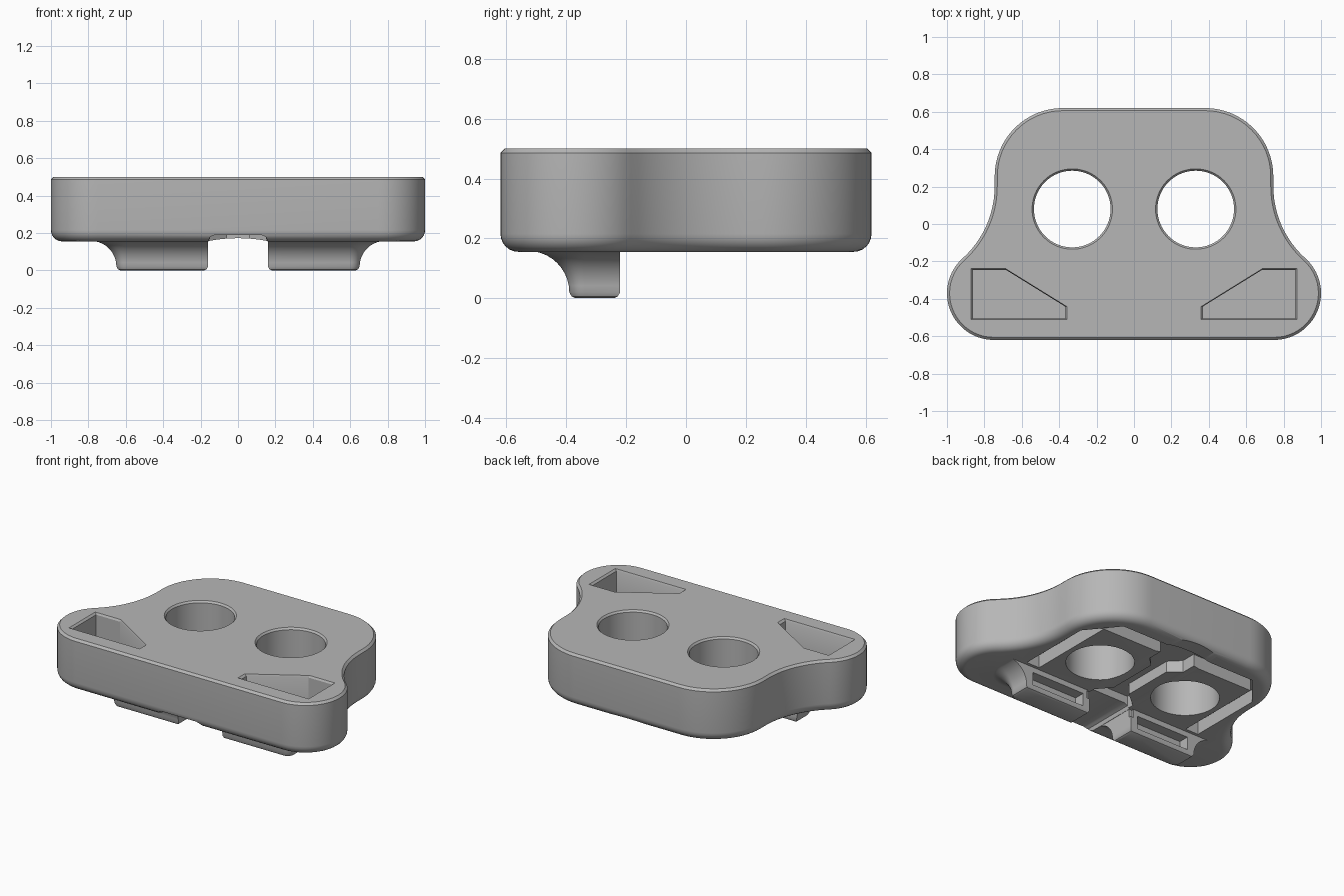
import bpy, bmesh
from math import sin, cos, pi, radians, sqrt

old = bpy.data.objects.get("Cube")
if old:
    bpy.data.objects.remove(old, do_unlink=True)

grey = bpy.data.materials.new("mid_grey")
grey.use_nodes = True
grey.diffuse_color = (0.47, 0.47, 0.47, 1)
grey.node_tree.nodes["Principled BSDF"].inputs["Base Color"].default_value = (0.47, 0.47, 0.47, 1)

BASE, TOP = 0.155, 0.5   # underside and top of the plate


def arc(cx, cy, r, a, b, n):
    return [(cx + r * cos(radians(a + (b - a) * i / n)),
             cy + r * sin(radians(a + (b - a) * i / n))) for i in range(n + 1)]


def loft(name, loops):
    """Closed solid through matching loops of 3D points."""
    bm = bmesh.new()
    rings = [[bm.verts.new(p) for p in loop] for loop in loops]
    n = len(rings[0])
    for lo, hi in zip(rings, rings[1:]):
        for i in range(n):
            j = (i + 1) % n
            bm.faces.new((lo[i], lo[j], hi[j], hi[i]))
    bm.faces.new(rings[0][::-1])
    bm.faces.new(rings[-1])
    bmesh.ops.recalc_face_normals(bm, faces=bm.faces)
    mesh = bpy.data.meshes.new(name)
    bm.to_mesh(mesh)
    bm.free()
    mesh.materials.append(grey)
    ob = bpy.data.objects.new(name, mesh)
    bpy.context.collection.objects.link(ob)
    return ob


def at(points, z):
    return [(x, y, z) for x, y in points]


def prism(name, points, z0, z1):
    return loft(name, [at(points, z0), at(points, z1)])


def rect(x0, x1, y0, y1):
    return [(x0, y0), (x1, y0), (x1, y1), (x0, y1)]


def grow(points, k):
    """Scale a polygon about its middle."""
    cx = sum(p[0] for p in points) / len(points)
    cy = sum(p[1] for p in points) / len(points)
    return [(cx + (x - cx) * k, cy + (y - cy) * k) for x, y in points]


def flip(points, s):
    return [(s * x, y) for x, y in points]


def combine(target, tool, operation):
    mod = target.modifiers.new(operation.title(), 'BOOLEAN')
    mod.operation, mod.object, mod.solver = operation, tool, 'EXACT'
    bpy.context.view_layer.objects.active = target
    bpy.ops.object.modifier_apply(modifier=mod.name)
    bpy.data.objects.remove(tool, do_unlink=True)


def outline(d):
    """Plate outline moved inward by d: front lobe, waist, back corner."""
    half = (arc(0.75, -0.37, 0.25 - d, -90, 48, 20)
            + arc(1.265, 0.202, 0.52 + d, 228, 180, 12)[1:]
            + arc(0.38, 0.255, 0.365 - d, 0, 90, 16))
    return half + flip(half, -1)[::-1]


# Plate with rounded lower edge and chamfered upper edge
R = 0.06
loops = [at(outline(R - R * sin(a)), BASE + R - R * cos(a))
         for a in [i * pi / 12 for i in range(7)]]
loops += [at(outline(0), TOP - 0.014), at(outline(0.014), TOP)]
plate = loft("plate", loops)


# Feet: straight at the back and inside, flared at the front and outside
def foot_loop(s, z, d):
    pts = [(0.16 + max(0, -d), -0.22 - max(0, -d))]
    pts += [(0.16 + max(0, -d), -0.39 - d)]
    pts += arc(0.60, -0.34, 0.05 + d, -90, 0, 10)
    pts += [(0.65 + d, -0.22 - max(0, -d))]
    return at(flip(pts, s), z)


for s in (1, -1):
    rows = [(0, -0.02), (0.006, -0.008), (0.02, 0)]
    F = 0.138
    rows += [(0.02 + F * sin(a), F - F * cos(a))
             for a in [i * pi / 20 for i in range(1, 10)]]
    rows += [(0.2, rows[-1][1])]
    foot = loft("foot", [foot_loop(s, z, d) for z, d in rows])
    combine(plate, foot, 'UNION')

    # Recess in the back of the foot
    combine(plate, prism("foot_recess", flip(rect(0.21, 0.6, -0.29, -0.2), s), 0.035, 0.12),
            'DIFFERENCE')

    # Round through hole with chamfered rim
    rings = [(0.1, 0.205), (TOP - 0.012, 0.205), (TOP, 0.215), (0.55, 0.215)]
    hole = loft("round_hole", [at(arc(s * 0.33, 0.08, r, 0, 354.375, 63), z) for z, r in rings])
    combine(plate, hole, 'DIFFERENCE')

    # Five-sided top pocket
    shape = flip([(0.37, -0.505), (0.86, -0.505), (0.86, -0.245),
                  (0.685, -0.245), (0.37, -0.44)], s)
    pocket = loft("top_pocket", [at(shape, 0.25), at(shape, TOP - 0.012),
                                 at(grow(shape, 1.05), TOP), at(grow(shape, 1.05), 0.55)])
    combine(plate, pocket, 'DIFFERENCE')

    # Groove around the outside of each hole block
    groove = [(0.57, -0.2), (0.665, -0.2), (0.665, 0.3), (0.5, 0.5),
              (0.1, 0.5), (0.1, 0.4), (0.57, 0.4)]
    combine(plate, prism("side_groove", flip(groove, s), 0.1, 0.24), 'DIFFERENCE')

# Middle channel with a narrow waist between the holes
half = [(0.15, -0.24), (0.15, -0.19), (0.06, -0.12), (0.06, 0.23), (0.13, 0.3), (0.13, 0.503)]
combine(plate, prism("middle_channel", half + flip(half, -1)[::-1], 0.1, 0.242), 'DIFFERENCE')

# Front notch between the feet
side = [(0.158, -0.1), (0.158, 0.155), (0.15, 0.178), (0.125, 0.19)]
profile = side + flip(side, -1)[::-1]
notch = loft("front_notch", [[(x, y, z) for x, z in profile] for y in (-0.7, -0.23)])
combine(plate, notch, 'DIFFERENCE')

# Shallow arch under the back edge
bow = [(x / 50, BASE + 0.017 - 0.6 * (x / 50) ** 2) for x in range(9, -10, -1)]
bow = [(-0.18, 0.1), (0.18, 0.1)] + bow
arch = loft("back_arch", [[(x, y, z) for x, z in bow] for y in (-0.235, 0.7)])
combine(plate, arch, 'DIFFERENCE')

# Smooth curved surfaces, keep edges sharp
plate.name = "two_hole_plate"
bpy.ops.object.select_all(action='DESELECT')
plate.select_set(True)
bpy.context.view_layer.objects.active = plate
bpy.ops.object.shade_smooth_by_angle(angle=radians(30))
